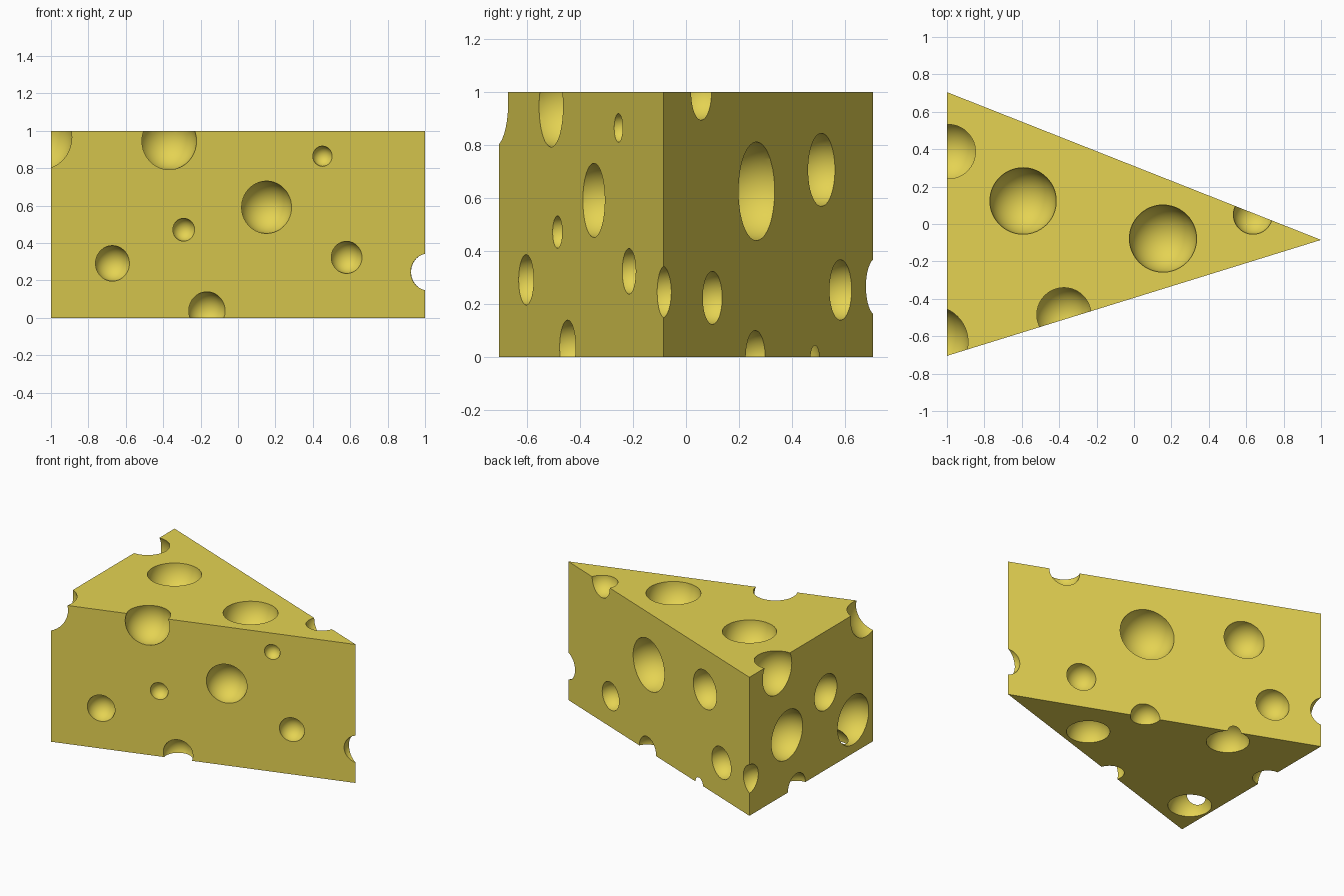
import bpy, bmesh, math

if "Cube" in bpy.data.objects:
    bpy.data.objects.remove(bpy.data.objects["Cube"])

# plan of the wedge: two rear corners and the tip
REAR_X, TIP_X, HALF_W, TIP_Y = -1.0, 1.0, 0.705, -0.085


def front_y(x):
    return -HALF_W + (TIP_Y + HALF_W) * (x - REAR_X) / 2


def back_y(x):
    return HALF_W + (TIP_Y - HALF_W) * (x - REAR_X) / 2


# wedge body, extruded from its triangular plan
bm = bmesh.new()
plan = [(REAR_X, -HALF_W, 0), (TIP_X, TIP_Y, 0), (REAR_X, HALF_W, 0)]
base = bm.faces.new([bm.verts.new(p) for p in plan])
ext = bmesh.ops.extrude_face_region(bm, geom=[base])
bmesh.ops.translate(bm, vec=(0, 0, 1),
                    verts=[v for v in ext["geom"] if isinstance(v, bmesh.types.BMVert)])
if len(bm.faces) < 5:  # close the underside if the extrusion consumed it
    bmesh.ops.holes_fill(bm, edges=bm.edges)
bmesh.ops.recalc_face_normals(bm, faces=bm.faces)
mesh = bpy.data.meshes.new("cheese_wedge")
bm.to_mesh(mesh)
bm.free()
cheese = bpy.data.objects.new("cheese_wedge", mesh)
bpy.context.collection.objects.link(cheese)

# holes as (centre, radius): first those on corners and edges
holes = [
    ((-1.08, -0.63, 0.965), 0.196),   # rear corner
    ((1.02, -0.085, 0.245), 0.0995),  # tip edge
    ((-1.04, 0.705, 0.265), 0.11),    # rear upright edge
    ((-0.375, -0.485, 0.945), 0.155), # top front edge
    ((-0.993, 0.387, 0.92), 0.166),   # top rear edge
    ((0.636, 0.05, 0.998), 0.105),    # top back edge
    ((-0.166, -0.446, 0.037), 0.102), # bottom front edge
    ((0.123, 0.265, 0.0), 0.1),       # bottom back edge
    ((-1.0, 0.166, 0.0), 0.1),        # bottom rear edge
]
# front face (x, z, radius)
for x, z, r in [(0.153, 0.591, 0.14), (0.452, 0.864, 0.054), (-0.29, 0.471, 0.061),
                (-0.671, 0.291, 0.095), (0.581, 0.323, 0.086)]:
    holes.append(((x, front_y(x), z), r))
# back face (x, z, radius)
for x, z, r in [(0.111, 0.625, 0.186), (-0.509, 0.706, 0.138),
                (0.532, 0.223, 0.1), (-0.691, 0.253, 0.114)]:
    holes.append(((x, back_y(x), z), r))
# rear face (y, z, radius)
for y, z, r in [(0.275, 0.419, 0.178), (-0.166, 0.559, 0.128), (-0.479, 0.241, 0.178)]:
    holes.append(((REAR_X, y, z), r))
# top and bottom faces (x, y, z, radius)
for x, y, z, r in [(-0.593, 0.123, 1, 0.178), (0.155, -0.078, 1, 0.18),
                   (0.286, -0.124, 0, 0.142), (-0.84, -0.435, 0, 0.143),
                   (-0.495, 0.362, 0, 0.141)]:
    holes.append(((x, y, z), r))

# one shared ball mesh, placed once per hole as a cutter
bm = bmesh.new()
bmesh.ops.create_icosphere(bm, subdivisions=4, radius=1)
ball = bpy.data.meshes.new("hole_ball")
bm.to_mesh(ball)
bm.free()
group = bpy.data.collections.new("hole_cutters")
bpy.context.scene.collection.children.link(group)
for i, (centre, radius) in enumerate(holes):
    cutter = bpy.data.objects.new("hole_cutter", ball)
    cutter.location = centre
    cutter.scale = (radius,) * 3
    cutter.rotation_euler = (0.37 + i, 0.23, 0.61)
    cutter.hide_render = True
    group.objects.link(cutter)

# carve all holes in one go; fall back to the slower solver if needed
cut = cheese.modifiers.new("holes", "BOOLEAN")
cut.operation = "DIFFERENCE"
cut.operand_type = "COLLECTION"
cut.collection = group
for solver in ("MANIFOLD", "EXACT"):
    cut.solver = solver
    bpy.context.view_layer.update()
    graph = bpy.context.evaluated_depsgraph_get()
    carved = bpy.data.meshes.new_from_object(cheese.evaluated_get(graph))
    if len(carved.polygons) > 100:
        break
cheese.modifiers.clear()
cheese.data = carved
for cutter in list(group.objects):
    bpy.data.objects.remove(cutter)
bpy.data.collections.remove(group)

# smooth hollows with crisp rims
bpy.context.view_layer.objects.active = cheese
cheese.select_set(True)
bpy.ops.object.shade_smooth_by_angle(angle=math.radians(25))

# cheese colour
yellow = bpy.data.materials.new("cheese_yellow")
yellow.diffuse_color = (0.78, 0.65, 0.085, 1)
yellow.use_nodes = True
yellow.node_tree.nodes["Principled BSDF"].inputs["Base Color"].default_value = yellow.diffuse_color
cheese.data.materials.clear()
cheese.data.materials.append(yellow)
